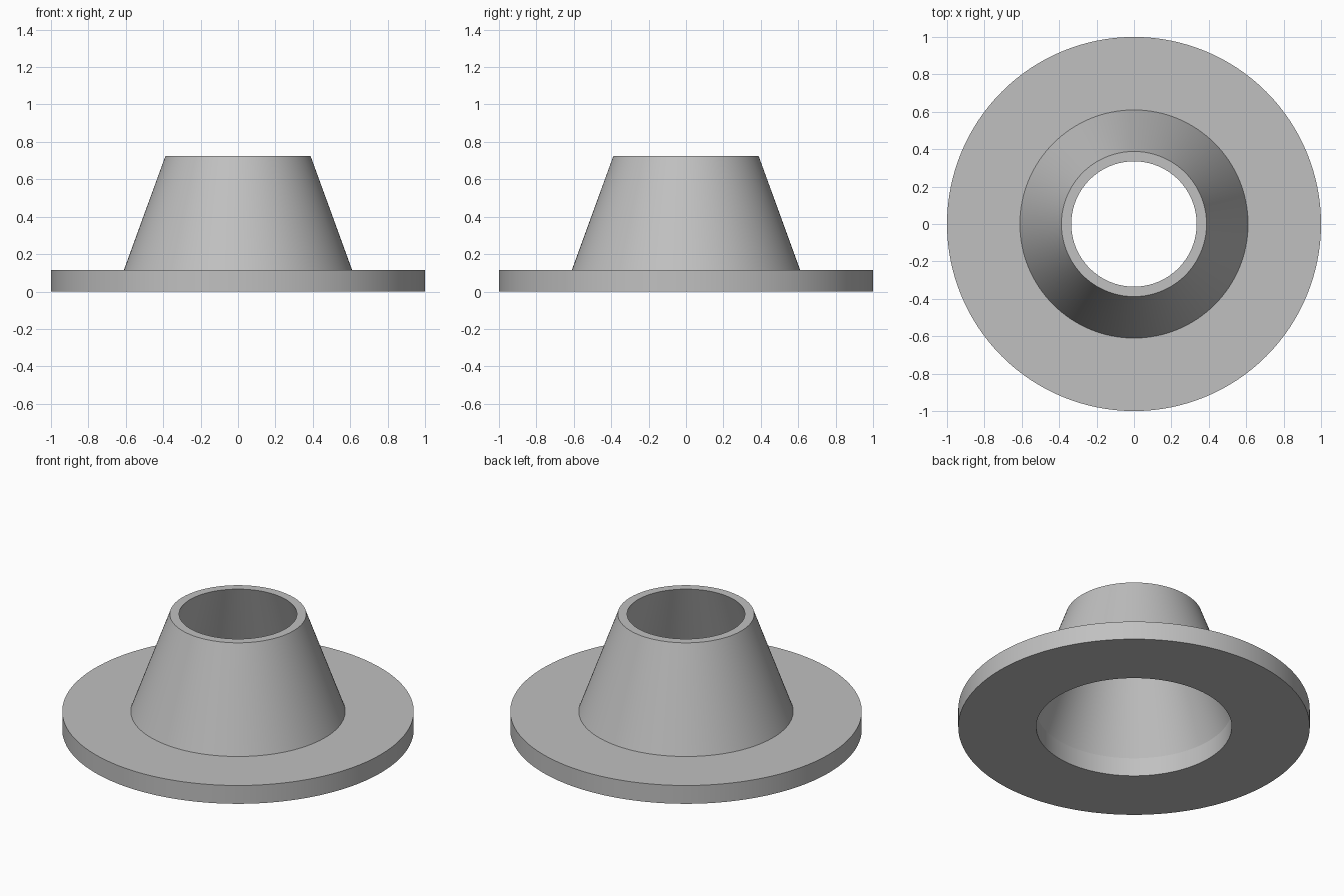
import bpy
import bmesh
import math

cube = bpy.data.objects.get("Cube")
if cube:
    bpy.data.objects.remove(cube, do_unlink=True)

SEGMENTS = 128
FLANGE_TOP = 0.115
HEIGHT = 0.725

# Plain grey finish
grey = bpy.data.materials.new("plain grey")
grey.use_nodes = True
colour = (0.53, 0.53, 0.53, 1.0)
grey.diffuse_color = colour
grey.node_tree.nodes["Principled BSDF"].inputs["Base Color"].default_value = colour


def lathe(name, profile, material):
    """Revolve a closed (radius, height) profile around the z axis."""
    bm = bmesh.new()
    verts = [bm.verts.new((r, 0, z)) for r, z in profile]
    edges = [bm.edges.new((v, verts[(i + 1) % len(verts)])) for i, v in enumerate(verts)]
    bmesh.ops.spin(bm, geom=verts + edges, cent=(0, 0, 0), axis=(0, 0, 1),
                   angle=math.tau, steps=SEGMENTS, use_merge=True)
    bmesh.ops.remove_doubles(bm, verts=bm.verts, dist=1e-5)
    bmesh.ops.recalc_face_normals(bm, faces=bm.faces)
    mesh = bpy.data.meshes.new(name)
    bm.to_mesh(mesh)
    bm.free()
    mesh.materials.append(material)
    obj = bpy.data.objects.new(name, mesh)
    bpy.context.collection.objects.link(obj)
    bpy.ops.object.select_all(action="DESELECT")
    obj.select_set(True)
    bpy.context.view_layer.objects.active = obj
    bpy.ops.object.shade_smooth_by_angle(angle=math.radians(15))
    return obj


# Flat flange with a hollow tapered collar: straight bore below, tapered bore above
lathe("flanged_collar", [
    (0.556, 0), (1, 0), (1, FLANGE_TOP),
    (0.61, FLANGE_TOP), (0.388, HEIGHT),
    (0.335, HEIGHT), (0.556, FLANGE_TOP),
], grey)
